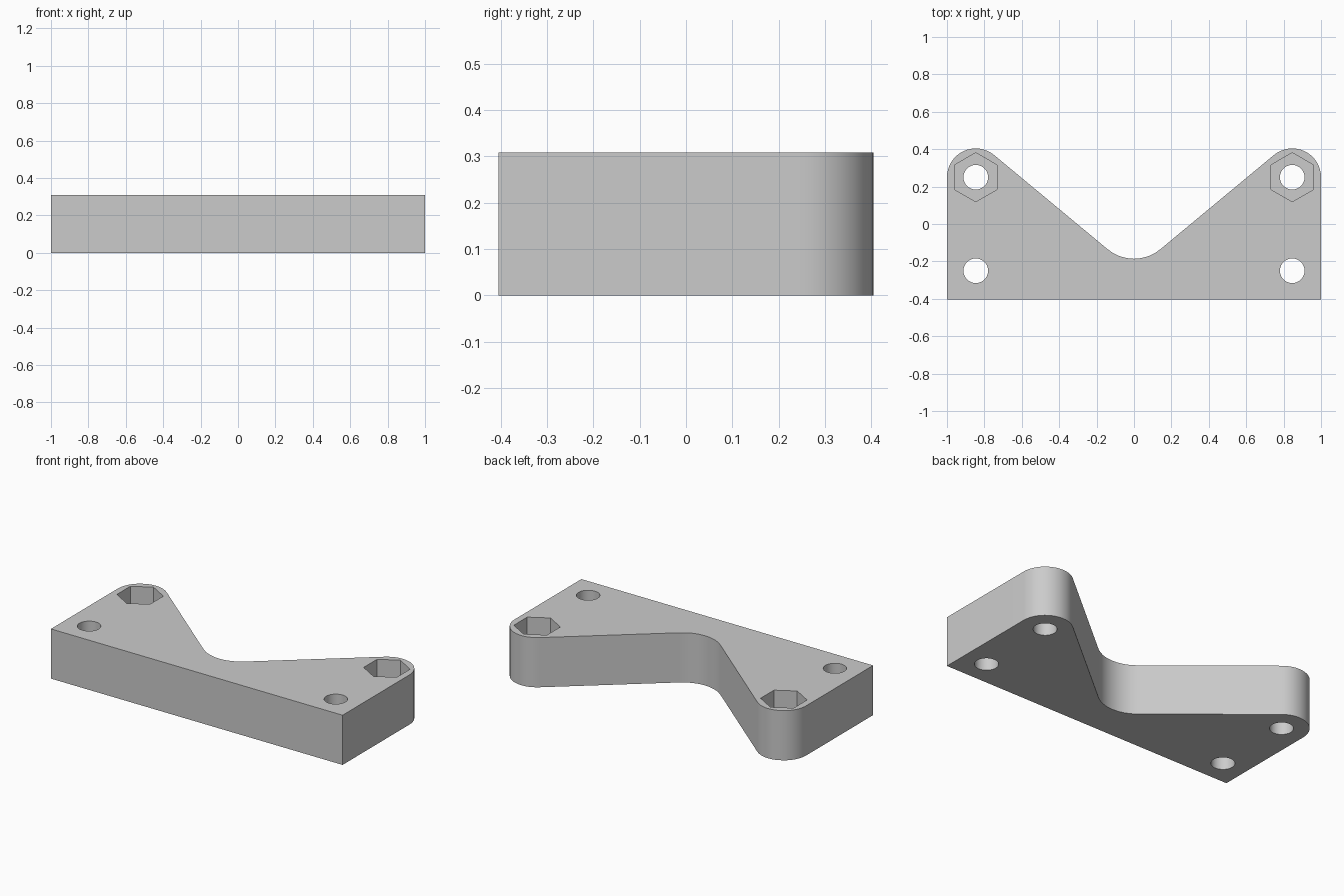
import bpy
import bmesh
from math import sin, cos, asin, atan2, hypot, radians
from mathutils import Vector

cube = bpy.data.objects.get("Cube")
if cube:
    bpy.data.objects.remove(cube, do_unlink=True)

HEIGHT = 0.308
HALF_DEPTH = 0.404
HOLE_X, HOLE_Y = 0.846, 0.25
LOBE_R = 1 - HOLE_X
VALLEY_R = 0.22
VALLEY_Y = -0.186 + VALLEY_R
HOLE_R, NUT_R, NUT_DEPTH = 0.066, 0.131, 0.15

grey = bpy.data.materials.new("Light Grey")
grey.use_nodes = True
colour = (0.6, 0.6, 0.6, 1)
grey.diffuse_color = colour
grey.node_tree.nodes["Principled BSDF"].inputs["Base Color"].default_value = colour


def arc(cx, cy, radius, start, end, steps):
    """Points on an arc, angles measured clockwise from +y."""
    angles = [start + (end - start) * i / steps for i in range(steps + 1)]
    return [(cx + radius * sin(a), cy + radius * cos(a)) for a in angles]


# Bracket outline: left half, from the valley bottom to the front corner
drop = HOLE_Y - VALLEY_Y
tilt = asin((LOBE_R + VALLEY_R) / hypot(HOLE_X, drop)) + atan2(drop, HOLE_X)
half = arc(0, VALLEY_Y, -VALLEY_R, 0, tilt, 4)
half += arc(-HOLE_X, HOLE_Y, LOBE_R, tilt, radians(-90), 16)
half.append((-1, -HALF_DEPTH))
outline = half + [(-x, y) for x, y in reversed(half[1:])]

# Extruded plate
bm = bmesh.new()
base = bm.faces.new([bm.verts.new((x, y, 0)) for x, y in outline])
extruded = bmesh.ops.extrude_face_region(bm, geom=[base])
top = [v for v in extruded["geom"] if isinstance(v, bmesh.types.BMVert)]
bmesh.ops.translate(bm, verts=top, vec=Vector((0, 0, HEIGHT)))
bmesh.ops.recalc_face_normals(bm, faces=bm.faces)
mesh = bpy.data.meshes.new("mounting_bracket")
bm.to_mesh(mesh)
bm.free()
mesh.materials.append(grey)
bracket = bpy.data.objects.new("mounting_bracket", mesh)
bpy.context.collection.objects.link(bracket)


def cut(x, y, radius, sides, bottom):
    """Cut a vertical prism out of the bracket, from bottom up through the top."""
    length = HEIGHT + 0.1 - bottom
    bpy.ops.mesh.primitive_cylinder_add(
        vertices=sides, radius=radius, depth=length,
        location=(x, y, bottom + length / 2))
    cutter = bpy.context.object
    cutter.name = "hole_cutter"
    cutter.hide_render = True
    cutter.data.materials.append(grey)
    bpy.context.view_layer.objects.active = bracket
    mod = bracket.modifiers.new("hole", "BOOLEAN")
    mod.operation = "DIFFERENCE"
    mod.solver = "EXACT"
    mod.object = cutter
    bpy.ops.object.modifier_apply(modifier=mod.name)
    bpy.data.objects.remove(cutter, do_unlink=True)


# Four bolt holes, with hexagonal nut pockets in the rear pair
for side in (-1, 1):
    cut(side * HOLE_X, HOLE_Y, NUT_R, 6, HEIGHT - NUT_DEPTH)
    for y in (-HOLE_Y, HOLE_Y):
        cut(side * HOLE_X, y, HOLE_R, 32, -0.1)

# Smooth the curved walls, keep the rims sharp
bpy.ops.object.select_all(action="DESELECT")
bracket.select_set(True)
bpy.context.view_layer.objects.active = bracket
bpy.ops.object.shade_smooth_by_angle(angle=radians(30))
